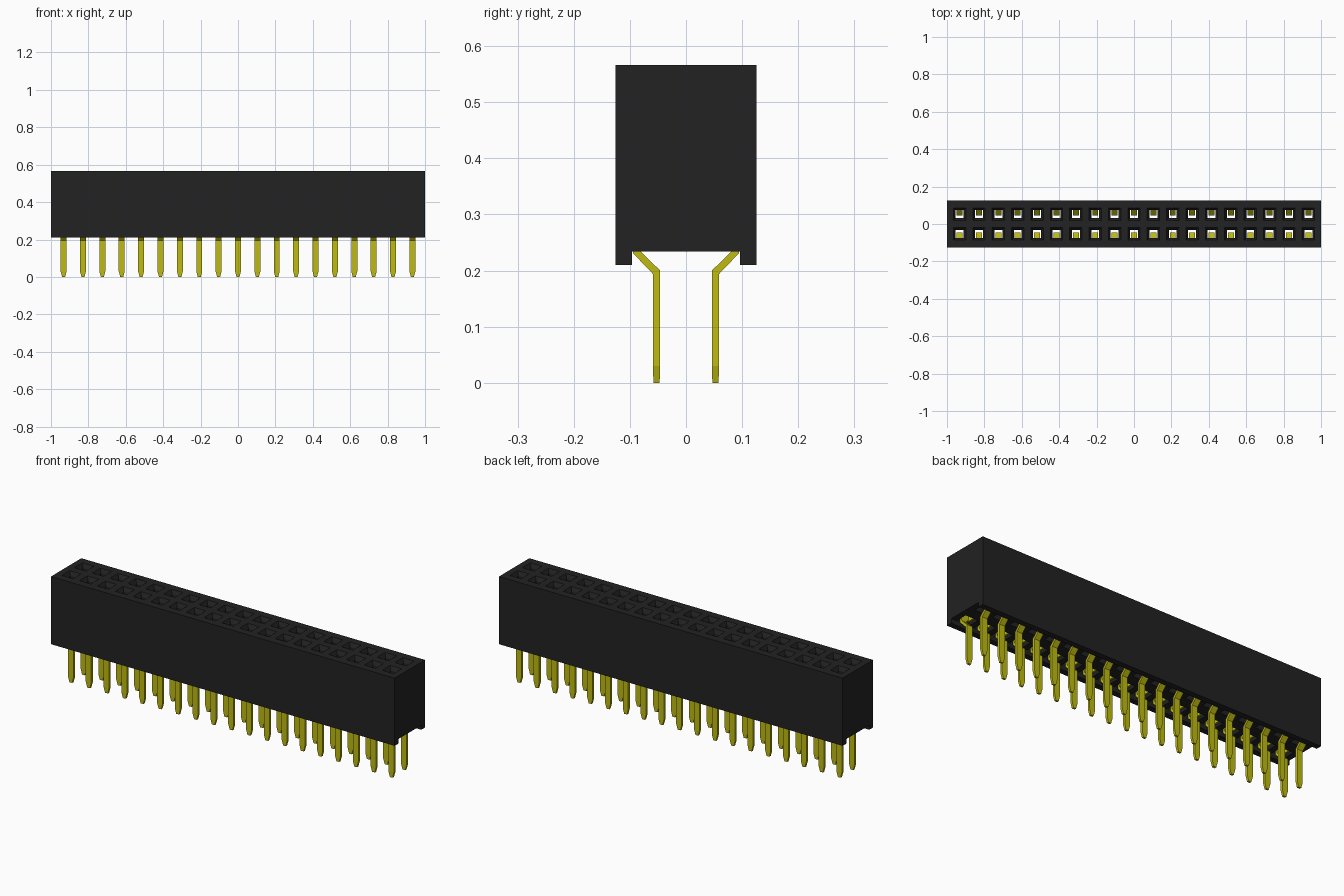
import bpy, bmesh

cube = bpy.data.objects.get("Cube")
if cube:
    bpy.data.objects.remove(cube, do_unlink=True)

COUNT, PITCH = 19, 0.1036
ROW_Y = 0.053
TOP, LEDGE, FOOT = 0.566, 0.234, 0.21
HALF_Y, CHANNEL_Y = 0.126, 0.096
CENTRES = [(i - (COUNT - 1) / 2) * PITCH for i in range(COUNT)]


def material(name, color, roughness):
    mat = bpy.data.materials.new(name)
    mat.use_nodes = True
    mat.diffuse_color = color
    bsdf = mat.node_tree.nodes["Principled BSDF"]
    bsdf.inputs["Base Color"].default_value = color
    bsdf.inputs["Roughness"].default_value = roughness
    return mat


def finish(name, bm, mat):
    bmesh.ops.remove_doubles(bm, verts=bm.verts, dist=0.0001)
    bmesh.ops.recalc_face_normals(bm, faces=bm.faces)
    mesh = bpy.data.meshes.new(name)
    bm.to_mesh(mesh)
    bm.free()
    mesh.materials.append(mat)
    obj = bpy.data.objects.new(name, mesh)
    bpy.context.collection.objects.link(obj)
    return obj


def skin(bm, rings, caps=False):
    """Join successive four-point rings with quads."""
    loops = [[bm.verts.new(p) for p in ring] for ring in rings]
    for a, b in zip(loops, loops[1:]):
        for k in range(4):
            n = (k + 1) % 4
            bm.faces.new((a[k], a[n], b[n], b[k]))
    if caps:
        bm.faces.new(loops[0])
        bm.faces.new(loops[-1])


def rect(x0, x1, y0, y1, z):
    return [(x0, y0, z), (x1, y0, z), (x1, y1, z), (x0, y1, z)]


def box(bm, x0, x1, y0, y1, z0, z1):
    skin(bm, [rect(x0, x1, y0, y1, z0), rect(x0, x1, y0, y1, z1)], True)


black = material("black plastic", (0.016, 0.016, 0.016, 1), 0.6)
yellow = material("yellow metal", (0.52, 0.50, 0.006, 1), 0.5)

# Housing: one funnel-mouthed socket per cell, widening to a cavity below
bm = bmesh.new()
for s in (-1, 1):
    for i, cx in enumerate(CENTRES):
        x0 = -1 if i == 0 else cx - PITCH / 2
        x1 = 1 if i == COUNT - 1 else cx + PITCH / 2

        def square(h, z):
            return rect(cx - h, cx + h, s * (ROW_Y - h), s * (ROW_Y + h), z)

        def cavity(z):
            return rect(cx - 0.036, cx + 0.036, s * 0.032, s * 0.0955, z)

        skin(bm, [rect(x0, x1, 0, s * HALF_Y, TOP),
                  square(0.033, TOP), square(0.021, TOP - 0.02),
                  square(0.021, 0.5), cavity(0.5), cavity(LEDGE),
                  rect(x0, x1, 0, s * CHANNEL_Y, LEDGE)])

# Housing sides and the open channel under it
profile = [(HALF_Y, TOP), (HALF_Y, FOOT), (CHANNEL_Y, FOOT), (CHANNEL_Y, LEDGE)]
outline = profile + [(-y, z) for y, z in reversed(profile)]
for half in (outline[:4], outline[4:]):
    for (ya, za), (yb, zb) in zip(half, half[1:]):
        bm.faces.new([bm.verts.new(p) for p in
                      ((-1, ya, za), (1, ya, za), (1, yb, zb), (-1, yb, zb))])
for x in (-1, 1):
    bm.faces.new([bm.verts.new((x, y, z)) for y, z in outline])
finish("housing", bm, black)

# Pin path: inner y, inner z, outer y, outer z, half width
PIN = [(0.047, 0, 0.058, 0, 0.008),
       (0.046, 0.03, 0.059, 0.03, 0.016),
       (0.046, 0.2, 0.059, 0.194, 0.016),
       (0.083, 0.236, 0.0945, 0.231, 0.016),
       (0.085, 0.25, 0.0945, 0.25, 0.016)]

# Contacts: bent pin, back plate and two side cheeks in each socket
for name, s in (("front_contacts", -1), ("back_contacts", 1)):
    bm = bmesh.new()
    for cx in CENTRES:
        skin(bm, [[(cx - w, s * yi, zi), (cx + w, s * yi, zi),
                   (cx + w, s * yo, zo), (cx - w, s * yo, zo)]
                  for yi, zi, yo, zo, w in PIN], True)
        box(bm, cx - 0.034, cx + 0.034, s * 0.085, s * 0.0945, 0.25, 0.45)
        for side in (-1, 1):
            box(bm, cx + side * 0.026, cx + side * 0.034,
                s * 0.042, s * 0.085, 0.25, 0.45)
    finish(name, bm, yellow)
